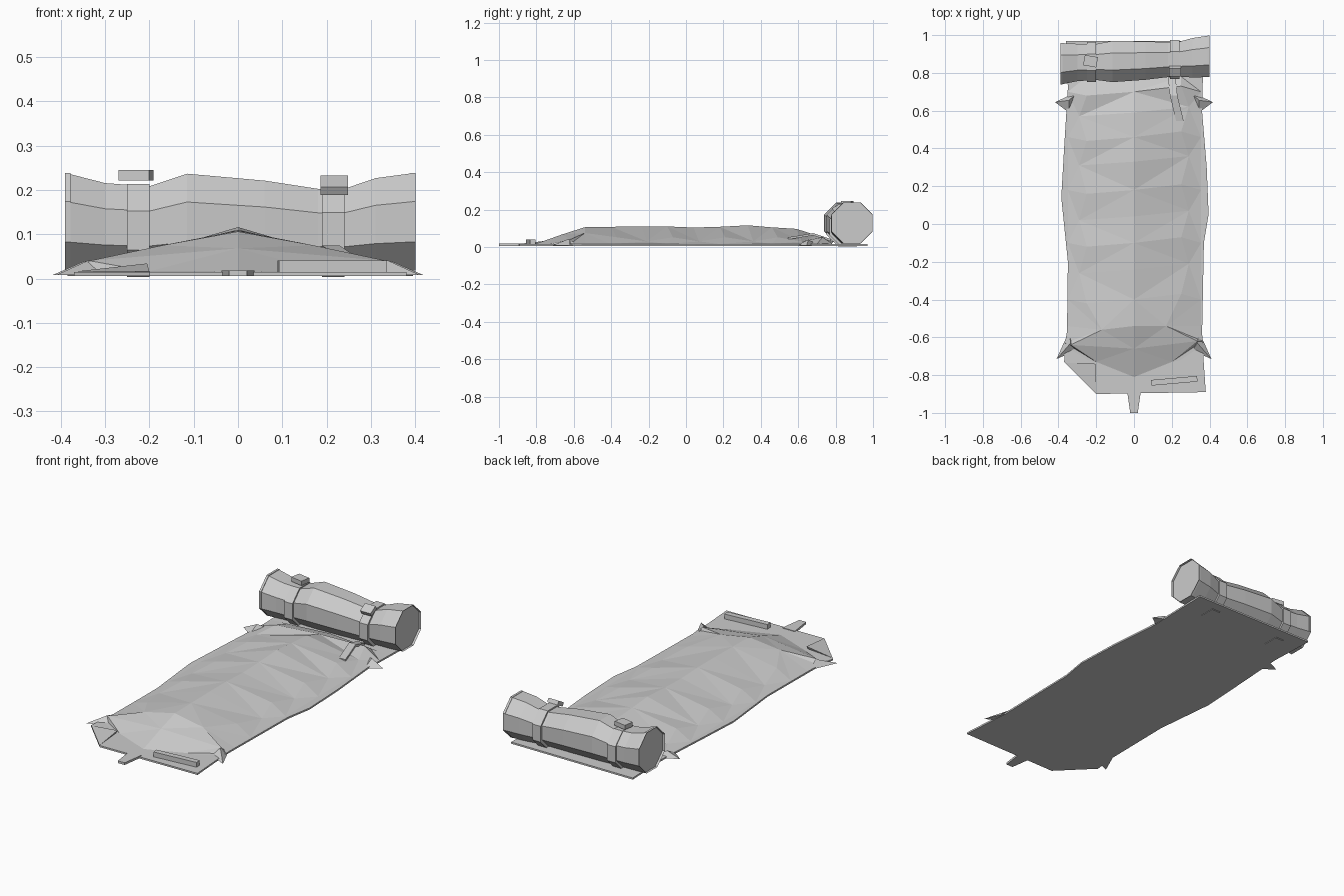
import bpy
import bmesh
from math import cos, sin, pi, radians
from mathutils import Vector, Matrix

if "Cube" in bpy.data.objects:
    bpy.data.objects.remove(bpy.data.objects["Cube"])

GREY = (0.6, 0.6, 0.6, 1.0)
mat = bpy.data.materials.new("plain_grey")
mat.use_nodes = True
mat.diffuse_color = GREY
mat.node_tree.nodes["Principled BSDF"].inputs["Base Color"].default_value = GREY


def finish(name, bm):
    bmesh.ops.recalc_face_normals(bm, faces=bm.faces)
    mesh = bpy.data.meshes.new(name)
    bm.to_mesh(mesh)
    bm.free()
    mesh.materials.append(mat)
    obj = bpy.data.objects.new(name, mesh)
    bpy.context.collection.objects.link(obj)
    return obj


def slab(name, outline, z0, z1):
    """Flat plate from a 2D outline."""
    bm = bmesh.new()
    face = bm.faces.new([bm.verts.new((x, y, z0)) for x, y in outline])
    ext = bmesh.ops.extrude_face_region(bm, geom=[face])
    for v in ext["geom"]:
        if isinstance(v, bmesh.types.BMVert):
            v.co.z = z1
    return finish(name, bm)


def box(name, centre, size, turn=0, tilt=0):
    bm = bmesh.new()
    m = (Matrix.Translation(centre) @ Matrix.Rotation(radians(turn), 4, "Z")
         @ Matrix.Rotation(radians(tilt), 4, "X") @ Matrix.Diagonal((*size, 1)))
    bmesh.ops.create_cube(bm, size=1, matrix=m)
    return finish(name, bm)


def peak(name, base, apex):
    """Small pinched fold: a triangle on the ground with a raised point."""
    bm = bmesh.new()
    ring = [bm.verts.new((x, y, 0.008)) for x, y in base]
    top = bm.verts.new(apex)
    bm.faces.new(ring)
    for i in range(3):
        bm.faces.new((ring[i], ring[(i + 1) % 3], top))
    return finish(name, bm)


def octagon(bm, x, y, z, r):
    return [bm.verts.new((x, y + r * cos(pi / 8 + i * pi / 4), z + r * sin(pi / 8 + i * pi / 4)))
            for i in range(8)]


def bridge(bm, a, b):
    for i in range(8):
        j = (i + 1) % 8
        bm.faces.new((a[i], a[j], b[j], b[i]))


# Ground sheet with wavy long edges and one cut corner
slab("ground_sheet", [
    (-0.36, 0.97), (-0.35, 0.72), (-0.37, 0.4), (-0.385, 0.14), (-0.35, -0.2),
    (-0.355, -0.6), (-0.37, -0.73), (-0.2, -0.9), (0.38, -0.89), (0.36, -0.6),
    (0.37, -0.1), (0.395, 0.05), (0.385, 0.3), (0.36, 0.6), (0.37, 0.97)], 0.006, 0.015)

# Crumpled cover: rows of edge, crease, ridge, crease, edge
ridge = [(0.70, 0.062), (0.59, 0.097), (0.46, 0.105), (0.33, 0.116), (0.18, 0.108),
         (0.04, 0.104), (-0.1, 0.110), (-0.24, 0.110), (-0.4, 0.108), (-0.54, 0.106)]
bm = bmesh.new()
rows = [[(-0.34, 0.78, 0.015), (-0.25, 0.78, 0.02), (0, 0.79, 0.03),
         (0.25, 0.78, 0.02), (0.34, 0.78, 0.015)]]
for i, (y, z) in enumerate(ridge):
    cx, cz = (0.29, 0.03) if i % 2 else (0.25, 0.052)
    rows.append([(-0.35, y, 0.016), (-cx, y - 0.02, cz), (0, y, z),
                 (cx, y + 0.03, cz), (0.355, y, 0.016)])
rows[-1][1], rows[-1][3] = (-0.17, -0.56, 0.075), (0.17, -0.54, 0.075)
rows.append([(-0.365, -0.63, 0.016), (-0.335, -0.64, 0.04), (0, -0.66, 0.068),
             (0.335, -0.62, 0.04), (0.365, -0.62, 0.016)])
rows.append([(-0.37, -0.7, 0.012), (-0.2, -0.73, 0.016), (0, -0.81, 0.015),
             (0.2, -0.73, 0.016), (0.37, -0.7, 0.012)])
grid = [[bm.verts.new(p) for p in row] for row in rows]
for i in range(len(grid) - 1):
    for j in range(4):
        a, b, c, d = grid[i][j], grid[i][j + 1], grid[i + 1][j + 1], grid[i + 1][j]
        if (i + j) % 2:
            bm.faces.new((a, d, c))
            bm.faces.new((a, c, b))
        else:
            bm.faces.new((a, d, b))
            bm.faces.new((b, d, c))
finish("crumpled_cover", bm)

# Pinched folds at the four corners
for side, s in (("right", -1), ("left", 1)):
    peak("rear_fold_" + side, [(s * 0.418, 0.645), (s * 0.345, 0.59), (s * 0.28, 0.71)],
         (s * 0.345, 0.655, 0.04))
    peak("front_fold_" + side, [(s * 0.41, -0.715), (s * 0.345, -0.57), (s * 0.31, -0.67)],
         (s * 0.335, -0.63, 0.042))

# Turned-over corner, front tab and loose bar
bm = bmesh.new()
flap = [bm.verts.new(p) for p in ((-0.365, -0.735, 0.016), (-0.2, -0.9, 0.016), (-0.205, -0.74, 0.034))]
bm.faces.new(flap)
low = bm.verts.new((-0.21, -0.745, 0.02))
bm.faces.new((flap[0], low, flap[1]))
bm.faces.new((flap[0], flap[2], low))
bm.faces.new((flap[1], low, flap[2]))
finish("corner_flap", bm)
slab("front_tab", [(-0.037, -0.88), (-0.02, -1), (0.02, -1), (0.037, -0.88)], 0.006, 0.018)
box("loose_bar", (0.213, -0.83, 0.028), (0.245, 0.03, 0.026), turn=5)

# Rolled bundle: x, centre y, radius for each section
sections = [(-0.39, 0.848, 0.119), (-0.3, 0.855, 0.107), (-0.2, 0.858, 0.103),
            (-0.115, 0.86, 0.118), (0.06, 0.865, 0.110), (0.18, 0.87, 0.100),
            (0.24, 0.873, 0.100), (0.31, 0.88, 0.113), (0.4, 0.888, 0.119)]
bm = bmesh.new()
rings = [octagon(bm, x, y, 0.013 + 0.97 * r if r > 0.115 else 0.018 + r * 0.92, r)
         for x, y, r in sections]
for a, b in zip(rings, rings[1:]):
    bridge(bm, a, b)
for ring, s in ((rings[0], 1), (rings[-1], -1)):
    cap = bm.faces.new(ring)
    centre = cap.calc_center_median()
    bmesh.ops.inset_region(bm, faces=[cap], thickness=0.012)
    for v in cap.verts:
        v.co.x = centre.x + s * 0.012
finish("bedroll", bm)

# Straps round the bundle
for name, x0, x1, y, r in (("strap_right", -0.25, -0.2, 0.857, 0.114),
                           ("strap_left", 0.19, 0.24, 0.871, 0.112)):
    bm = bmesh.new()
    z = 0.003 + r * cos(pi / 8)
    loops = [octagon(bm, x, y, z, q) for x, q in ((x0, r), (x1, r), (x1, r - 0.016), (x0, r - 0.016))]
    for i in range(4):
        bridge(bm, loops[i], loops[(i + 1) % 4])
    finish(name, bm)

# Buckles and the loose strap end
box("buckle_right", (-0.23, 0.862, 0.233), (0.07, 0.055, 0.024), turn=-10)
box("buckle_left", (0.217, 0.808, 0.21), (0.062, 0.05, 0.022), tilt=30)
bm = bmesh.new()
path = [(0.2, 0.775, 0.03), (0.21, 0.68, 0.062), (0.243, 0.545, 0.04)]
prev = None
for x, y, z in path:
    cross = [bm.verts.new((x + dx, y, z + dz))
             for dx, dz in ((-0.02, 0), (0.02, 0), (0.02, 0.012), (-0.02, 0.012))]
    if prev:
        for i in range(4):
            j = (i + 1) % 4
            bm.faces.new((prev[i], prev[j], cross[j], cross[i]))
    else:
        bm.faces.new(cross)
    prev = cross
bm.faces.new(prev)
finish("strap_tail", bm)
